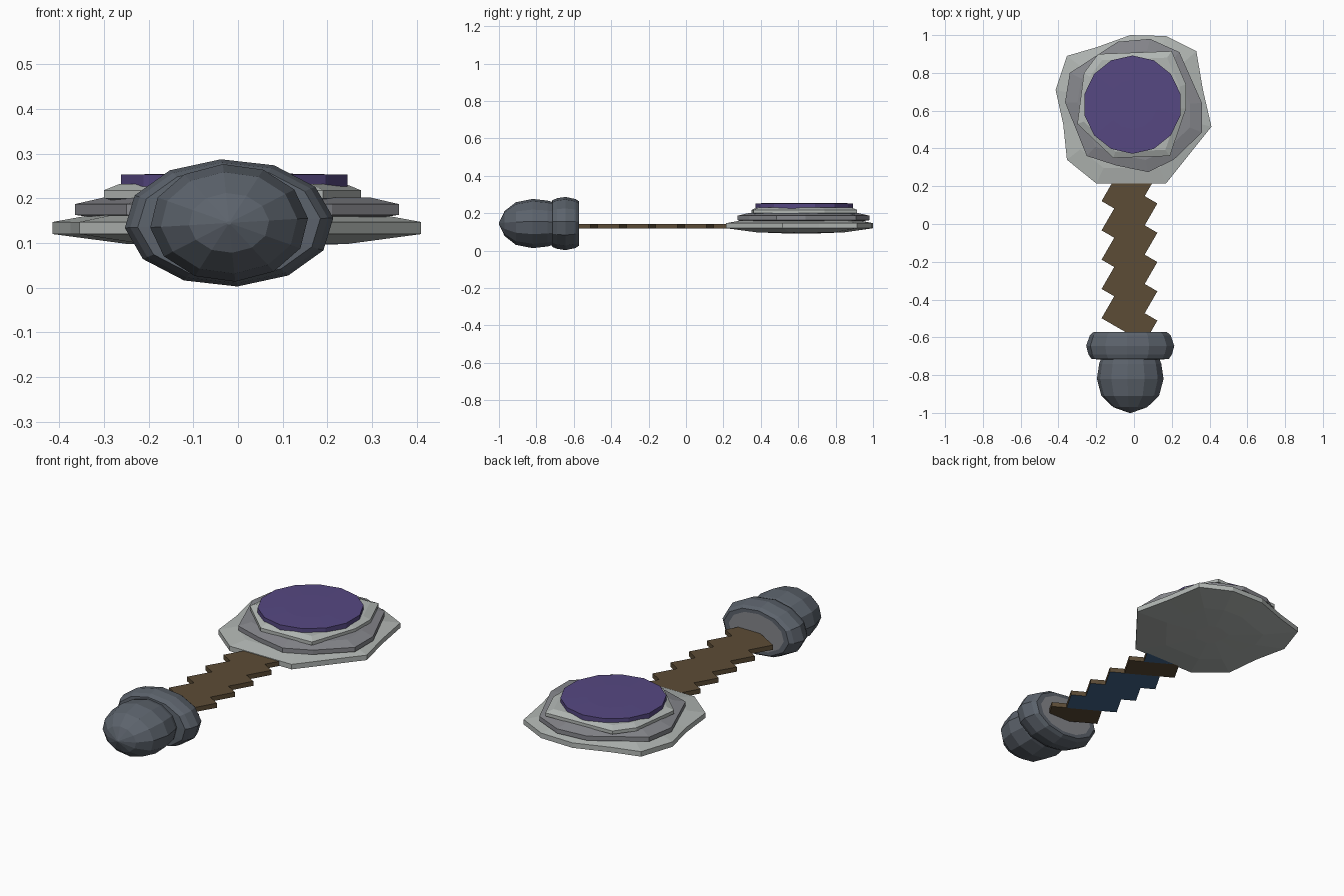
import bpy, bmesh, math
from mathutils import Matrix, Vector

if "Cube" in bpy.data.objects:
    bpy.data.objects.remove(bpy.data.objects["Cube"])


def material(name, r, g, b):
    m = bpy.data.materials.new(name)
    lin = [((c / 255 + 0.055) / 1.055) ** 2.4 for c in (r, g, b)]
    m.diffuse_color = (*lin, 1)
    m.use_nodes = True
    m.node_tree.nodes["Principled BSDF"].inputs["Base Color"].default_value = m.diffuse_color
    return m


LIGHT = material("pale stone", 178, 183, 180)
GREY = material("mid grey", 134, 135, 140)
PURPLE = material("purple glass", 86, 72, 130)
BROWN = material("brown leather", 92, 76, 54)
BLUE = material("blue leather", 66, 102, 140)
STEEL = material("slate metal", 92, 99, 108)


def finish(name, bm, mats):
    bmesh.ops.recalc_face_normals(bm, faces=bm.faces)
    me = bpy.data.meshes.new(name)
    bm.to_mesh(me)
    bm.free()
    for m in mats:
        me.materials.append(m)
    ob = bpy.data.objects.new(name, me)
    bpy.context.collection.objects.link(ob)
    return ob


def loft(bm, loops):
    """Join equal-length loops of points with quads and cap both ends."""
    rings = [[bm.verts.new(p) for p in loop] for loop in loops]
    n = len(rings[0])
    for a, b in zip(rings, rings[1:]):
        for i in range(n):
            bm.faces.new((a[i], a[(i + 1) % n], b[(i + 1) % n], b[i]))
    first = bm.faces.new(rings[0])
    last = bm.faces.new(rings[-1])
    return first, last


def plate(name, outline, centre, levels, mat):
    """Stack scaled copies of an outline: levels are (scale, z)."""
    cx, cy = centre
    bm = bmesh.new()
    loft(bm, [[(cx + (x - cx) * s, cy + (y - cy) * s, z) for x, y in outline]
              for s, z in levels])
    return finish(name, bm, [mat])


# Head: three irregular stone plates, each smaller than the one below
base = [(-.02, 1), (.17, .995), (.33, .915), (.365, .71), (.41, .515),
        (.17, .215), (-.20, .215), (-.355, .34), (-.375, .53),
        (-.415, .71), (-.355, .89), (-.20, .935)]
middle = [(-.085, .965), (.085, .98), (.24, .91), (.36, .64), (.36, .485),
          (.21, .34), (.075, .275), (-.095, .31), (-.25, .36),
          (-.365, .645), (-.34, .80)]
upper = [(-.19, .90), (.20, .915), (.275, .74), (.275, .61), (.19, .36),
         (-.11, .35), (-.30, .53), (-.265, .80)]
plate("base_plate", base, (0, .62),
      [(.2, .092), (.6, .098), (1, .12), (1, .147), (.8, .162)], LIGHT)
plate("middle_plate", middle, (0, .63),
      [(.8, .152), (1, .163), (1, .187), (.82, .202)], GREY)
plate("upper_plate", upper, (-.01, .63),
      [(.85, .19), (1, .20), (1, .218), (.88, .232)], LIGHT)

# Round inlay on top of the head
circle = [(-.008 + .26 * math.sin(2 * math.pi * i / 14),
           .632 + .26 * math.cos(2 * math.pi * i / 14)) for i in range(14)]
plate("round_inlay", circle, (-.008, .632), [(1, .226), (1, .253), (.5, .255)], PURPLE)

# Grip: slanted wrap bands, mostly blue underneath
for i in range(6):
    y = .27 - .155 * i
    bm = bmesh.new()
    turn = Matrix.Translation((-.024, y, .131)) @ Matrix.Rotation(math.radians(-30), 4, 'Z')
    size = Matrix.Diagonal((.262, .137, .025, 1))
    bmesh.ops.create_cube(bm, size=1, matrix=turn @ size)
    for f in bm.faces:
        if f.calc_center_median().z < .122 and i not in (1, 5):
            f.material_index = 1
    finish(f"grip_band_{i + 1}", bm, [BROWN, BLUE])


def lathe(name, profile, flat, mats, z=.145):
    """Oval turned part along y: profile is (y, radius)."""
    n = 12
    bm = bmesh.new()
    first, _ = loft(bm, [[(-.02 + r * math.cos(2 * math.pi * (i + .15) / n), y,
                           z + flat * r * math.sin(2 * math.pi * (i + .15) / n))
                          for i in range(n)] for y, r in profile])
    first.material_index = len(mats) - 1
    return finish(name, bm, mats)


# Collar and pommel at the end of the grip
lathe("collar", [(-.572, .165), (-.572, .195), (-.59, .215), (-.645, .234),
                 (-.69, .222), (-.715, .205), (-.718, .14)], .61, [STEEL, GREY])
lathe("pommel", [(-.70, .15), (-.74, .165), (-.82, .177), (-.91, .153),
                 (-.97, .09), (-1.0, .005)], .745, [STEEL])
